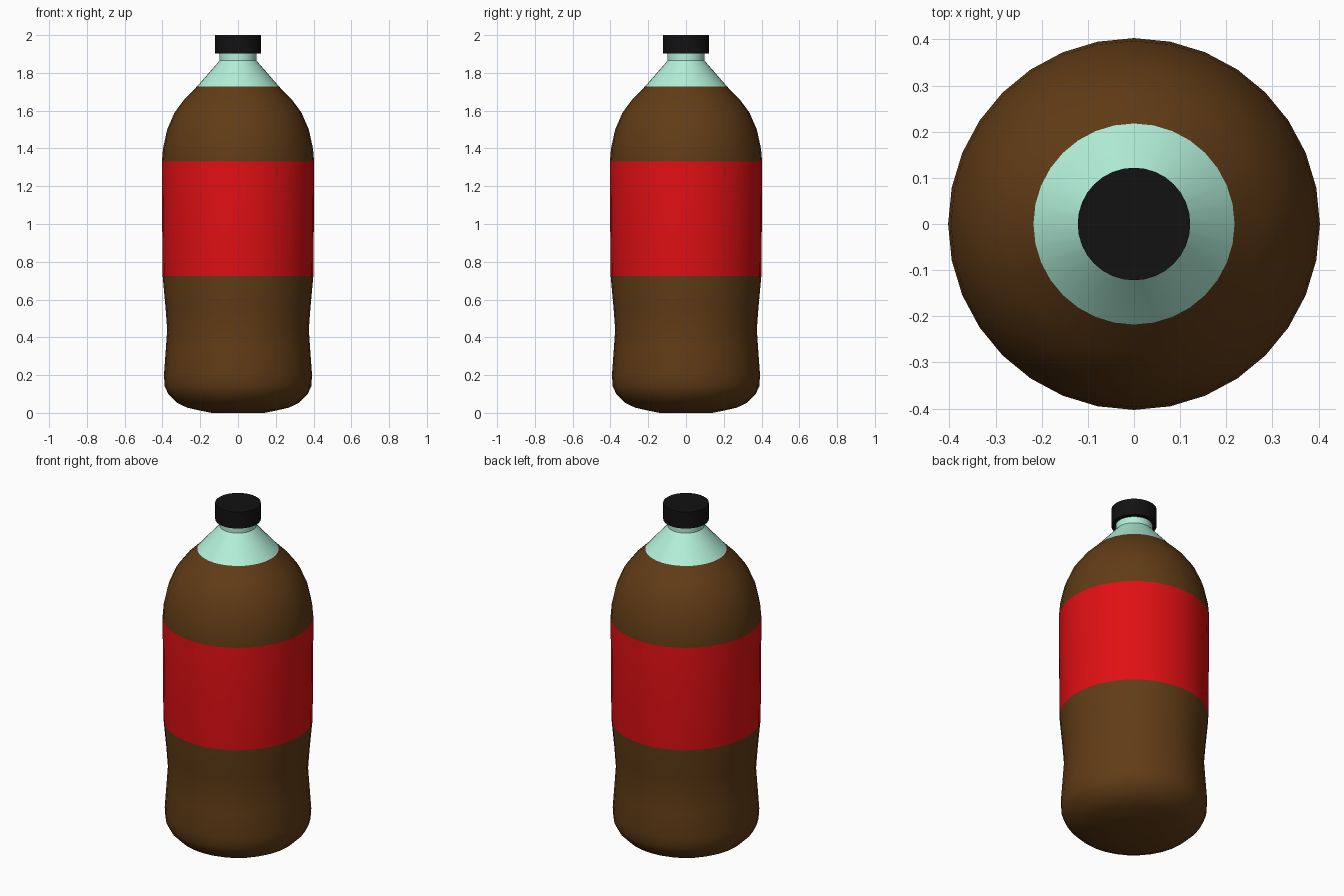
import bpy, bmesh, math

if "Cube" in bpy.data.objects:
    bpy.data.objects.remove(bpy.data.objects["Cube"])

SIDES = 32


def material(name, rgb):
    m = bpy.data.materials.new(name)
    m.diffuse_color = (*rgb, 1)
    m.use_nodes = True
    m.node_tree.nodes["Principled BSDF"].inputs["Base Color"].default_value = m.diffuse_color
    return m


def lathe(name, profile, bands):
    """Spin (radius, z) points round z; bands = [(top z, material), ...] from the bottom up."""
    bm = bmesh.new()
    rings = []
    for r, z in profile:
        if r == 0:
            rings.append([bm.verts.new((0, 0, z))] * SIDES)
        else:
            rings.append([bm.verts.new((r * math.cos(a), r * math.sin(a), z))
                          for a in (2 * math.pi * i / SIDES for i in range(SIDES))])
    for k in range(len(rings) - 1):
        lo, hi = rings[k], rings[k + 1]
        mid = (profile[k][1] + profile[k + 1][1]) / 2
        slot = next(i for i, b in enumerate(bands) if mid <= b[0])
        for i in range(SIDES):
            j = (i + 1) % SIDES
            corners = list(dict.fromkeys((lo[i], lo[j], hi[j], hi[i])))
            bm.faces.new(corners).material_index = slot
    bmesh.ops.recalc_face_normals(bm, faces=bm.faces)
    mesh = bpy.data.meshes.new(name)
    bm.to_mesh(mesh)
    bm.free()
    for _, m in bands:
        mesh.materials.append(m)
    obj = bpy.data.objects.new(name, mesh)
    bpy.context.collection.objects.link(obj)
    bpy.ops.object.select_all(action='DESELECT')
    obj.select_set(True)
    bpy.context.view_layer.objects.active = obj
    bpy.ops.object.shade_smooth_by_angle(angle=math.radians(30))
    return obj


drink = material("drink_brown", (0.12, 0.045, 0.008))
red = material("label_red", (0.75, 0.005, 0.007))
plastic = material("clear_mint", (0.45, 0.87, 0.70))
black = material("cap_black", (0.006, 0.006, 0.006))

# Bottle: rounded base, slight waist, wrapped label band, domed shoulder, cone and neck
lathe("bottle", [
    (0, 0.005), (0.14, 0.007), (0.20, 0.012), (0.27, 0.028), (0.325, 0.055),
    (0.368, 0.098), (0.388, 0.14), (0.392, 0.20), (0.382, 0.34), (0.375, 0.44),
    (0.383, 0.55), (0.399, 0.725), (0.402, 1.07), (0.403, 1.33), (0.397, 1.40),
    (0.375, 1.50), (0.336, 1.59), (0.28, 1.665), (0.218, 1.727),
    (0.098, 1.865), (0.098, 1.91), (0, 1.91),
], [(0.725, drink), (1.33, red), (1.727, drink), (2, plastic)])

# Screw cap
lathe("cap", [(0, 1.903), (0.122, 1.903), (0.122, 2.0), (0, 2.0)], [(2, black)])

# Settle the bottle on the ground plane
bottle = bpy.data.objects["bottle"]
for v in bottle.data.vertices:
    if v.co.z < 0.01:
        v.co.z = 0
